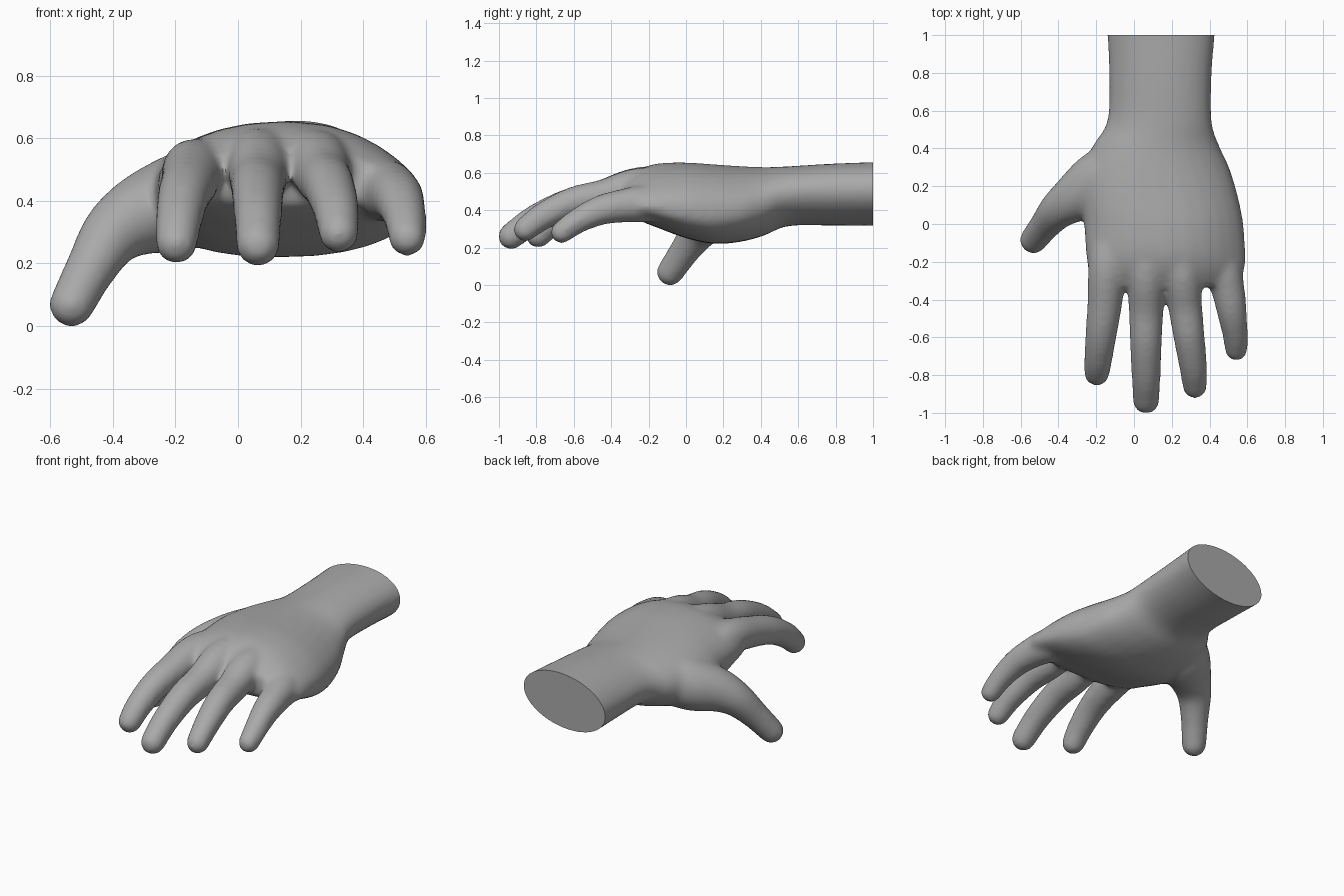
import bpy, bmesh, math
from mathutils import Vector

if "Cube" in bpy.data.objects:
    bpy.data.objects.remove(bpy.data.objects["Cube"], do_unlink=True)

SIDES = 28
ANGLES = [math.tau * i / SIDES for i in range(SIDES)]


def loft(bm, rings):
    """Skin a list of rings into one closed tube."""
    loops = [[bm.verts.new(p) for p in ring] for ring in rings]
    for a, b in zip(loops, loops[1:]):
        for i in range(SIDES):
            j = (i + 1) % SIDES
            bm.faces.new((a[i], a[j], b[j], b[i]))
    bm.faces.new(loops[0][::-1])
    bm.faces.new(loops[-1])


def spline(keys, steps=5):
    """Smooth interpolation through tuples of any length."""
    keys = [Vector(k) for k in keys]
    pts = [keys[0]] + keys + [keys[-1]]
    out = []
    for a, b, c, d in zip(pts, pts[1:], pts[2:], pts[3:]):
        for s in range(steps):
            t = s / steps
            out.append(b + (c - a) * (t / 2) + (a * 2 - b * 5 + c * 4 - d) * (t * t / 2)
                       + (b * 3 - a - c * 3 + d) * (t ** 3 / 2))
    return out + [keys[-1]]


def digit(bm, keys):
    """Finger from (x, y, z, radius) keys, with a round tip."""
    samples = spline(keys)
    centres = [Vector(s[:3]) for s in samples]
    radii = [s[3] for s in samples]
    tip, way, r = centres[-1], (centres[-1] - centres[-2]).normalized(), radii[-1]
    for k in range(1, 7):
        a = k * math.pi / 13
        centres.append(tip + way * r * math.sin(a))
        radii.append(r * math.cos(a))
    rings = []
    for i, (c, r) in enumerate(zip(centres, radii)):
        t = (centres[min(i + 1, len(centres) - 1)] - centres[max(i - 1, 0)]).normalized()
        u = t.cross(Vector((0, 0, 1))).normalized()
        v = u.cross(t)
        rings.append([c + (u * math.cos(a) + v * math.sin(a)) * r for a in ANGLES])
    loft(bm, rings)


def power(v, e):
    return math.copysign(abs(v) ** e, v)


bm = bmesh.new()

# Forearm, wrist and palm: y, right edge, left edge, bottom, top, arch, roundness, skew
palm = [
    (1.1, -.145, .435, .315, .66, 0, 1, .04),
    (.8, -.13, .41, .317, .65, 0, 1, .04),
    (.55, -.14, .41, .315, .635, 0, 1, .03),
    (.42, -.215, .45, .265, .63, .03, .95, .01),
    (.3, -.27, .505, .232, .635, .06, .9, 0),
    (.15, -.285, .55, .22, .645, .08, .82, 0),
    (0, -.265, .58, .25, .655, .1, .8, 0),
    (-.15, -.255, .59, .305, .65, .12, .8, 0),
    (-.25, -.24, .585, .345, .62, .12, .8, 0),
    (-.33, -.2, .55, .39, .57, .1, .85, 0),
]
rings = []
for y, x0, x1, z0, z1, arch, e, skew in spline(palm):
    ring = []
    for a in ANGLES:
        u, w = power(math.cos(a), e), power(math.sin(a), e)
        drop = arch * u * u * (1 + w) / 2 * (1 if u > 0 else .4)
        ring.append(((x0 + x1) / 2 + u * (x1 - x0) / 2 + skew * w, y,
                     (z0 + z1) / 2 + w * (z1 - z0) / 2 - drop))
    rings.append(ring)
loft(bm, rings)

# Index, middle, ring and little fingers, then the thumb
digit(bm, [(-.12, .06, .47, .08), (-.14, -.2, .5, .1), (-.156, -.43, .458, .092),
           (-.175, -.59, .41, .083), (-.19, -.72, .332, .075), (-.197, -.79, .265, .068)])
digit(bm, [(.07, .06, .5, .08), (.065, -.22, .535, .1), (.064, -.46, .466, .092),
           (.063, -.63, .43, .085), (.064, -.81, .35, .077), (.064, -.935, .26, .071)])
digit(bm, [(.22, .06, .49, .08), (.25, -.22, .53, .1), (.272, -.44, .475, .09),
           (.292, -.6, .443, .083), (.314, -.76, .37, .074), (.322, -.86, .297, .065)])
digit(bm, [(.38, .06, .43, .08), (.46, -.2, .435, .1), (.5, -.36, .42, .088),
           (.519, -.47, .395, .079), (.535, -.58, .342, .068), (.541, -.665, .282, .061)])
digit(bm, [(.04, .37, .45, .1), (-.09, .29, .43, .15), (-.2, .22, .39, .155),
           (-.31, .14, .353, .13), (-.4, .075, .293, .103), (-.47, -.005, .185, .082),
           (-.532, -.085, .068, .073)])
bmesh.ops.recalc_face_normals(bm, faces=bm.faces)

mesh = bpy.data.meshes.new("hand")
bm.to_mesh(mesh)
bm.free()
hand = bpy.data.objects.new("hand", mesh)
bpy.context.collection.objects.link(hand)

# Fuse the parts into one skin and soften the joins
remesh = hand.modifiers.new("fuse", 'REMESH')
remesh.mode = 'VOXEL'
remesh.voxel_size = .014
soften = hand.modifiers.new("soften", 'SMOOTH')
soften.factor = .5
soften.iterations = 18
bpy.context.view_layer.update()
fused = bpy.data.meshes.new_from_object(hand.evaluated_get(bpy.context.evaluated_depsgraph_get()))
hand.modifiers.clear()

# Cut the forearm off flat and close it
bm = bmesh.new()
bm.from_mesh(fused)
cut = bmesh.ops.bisect_plane(bm, geom=bm.verts[:] + bm.edges[:] + bm.faces[:],
                             plane_co=(0, 1, 0), plane_no=(0, 1, 0), clear_outer=True)
rim = [g for g in cut["geom_cut"] if isinstance(g, bmesh.types.BMEdge)]
bmesh.ops.contextual_create(bm, geom=rim)
bmesh.ops.recalc_face_normals(bm, faces=bm.faces)
bm.to_mesh(mesh)
bm.free()
bpy.data.meshes.remove(fused)

# One plain grey skin
skin = bpy.data.materials.new("grey skin")
skin.use_nodes = True
colour = (.4, .4, .4, 1)
skin.diffuse_color = colour
skin.node_tree.nodes["Principled BSDF"].inputs["Base Color"].default_value = colour
mesh.materials.clear()
mesh.materials.append(skin)

bpy.context.view_layer.objects.active = hand
hand.select_set(True)
bpy.ops.object.shade_smooth_by_angle(angle=math.radians(50))
